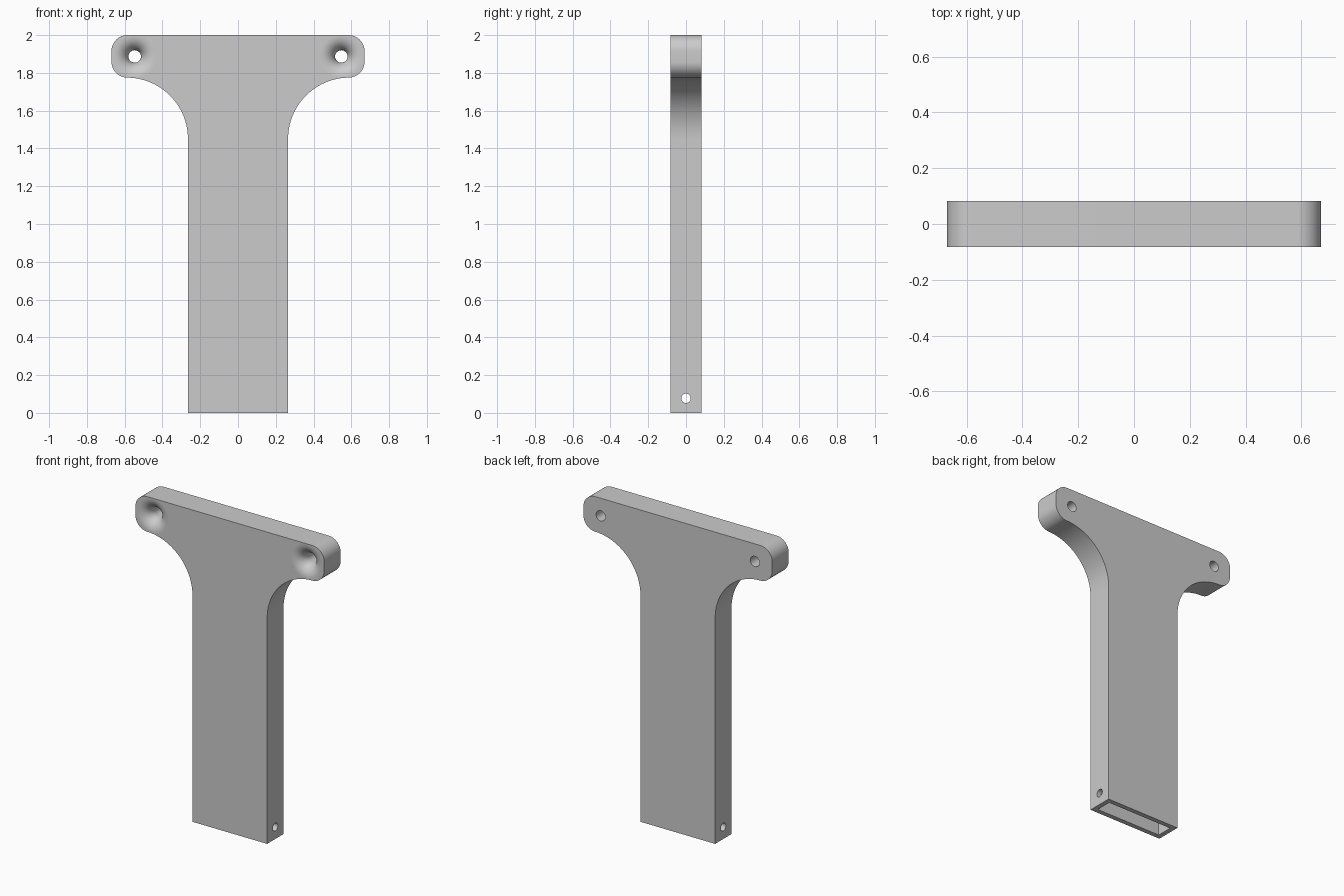
import bpy, bmesh
from math import sin, cos, radians, pi
from mathutils import Matrix, Vector

cube = bpy.data.objects.get("Cube")
if cube:
    bpy.data.objects.remove(cube, do_unlink=True)

HALF_DEPTH = 0.083
STEM = 0.265

grey = bpy.data.materials.new("plain grey")
grey.use_nodes = True
grey.diffuse_color = (0.6, 0.6, 0.6, 1)
grey.node_tree.nodes["Principled BSDF"].inputs["Base Color"].default_value = (0.6, 0.6, 0.6, 1)


def make_object(name, bm):
    bmesh.ops.recalc_face_normals(bm, faces=bm.faces)
    mesh = bpy.data.meshes.new(name)
    bm.to_mesh(mesh)
    bm.free()
    mesh.materials.append(grey)
    obj = bpy.data.objects.new(name, mesh)
    bpy.context.collection.objects.link(obj)
    return obj


def arc(cx, cz, r, start, end, steps):
    angles = [radians(start + (end - start) * i / steps) for i in range(steps + 1)]
    return [(cx + r * cos(a), cz + r * sin(a)) for a in angles]


# T-shaped plate: half outline, mirrored and extruded
half = [(STEM, 0)]
half += arc(0.59, 1.45, 0.325, 180, 90, 32)
half += arc(0.585, 1.86, 0.085, -80, 0, 14)
half += arc(0.585, 1.915, 0.085, 0, 90, 16)
outline = half + [(-x, z) for x, z in reversed(half)]
bm = bmesh.new()
face = bm.faces.new([bm.verts.new((x, -HALF_DEPTH, z)) for x, z in outline])
ext = bmesh.ops.extrude_face_region(bm, geom=[face])
bmesh.ops.translate(bm, vec=(0, 2 * HALF_DEPTH, 0),
                    verts=[v for v in ext["geom"] if isinstance(v, bmesh.types.BMVert)])
body = make_object("t_bracket", bm)


# Screw hole with a flared, rounded mouth on the front
def screw_hole_cutter(x):
    hole, flare = 0.033, 0.077
    rim = hole + flare
    profile = [(0, -0.12), (rim, -0.12)]
    for i in range(13):
        a = pi / 2 * i / 12
        profile.append((rim - flare * sin(a), -HALF_DEPTH + flare * (1 - cos(a))))
    profile += [(hole, 0.12), (0, 0.12)]
    bm = bmesh.new()
    verts = [bm.verts.new((r, y, 0)) for r, y in profile]
    edges = [bm.edges.new(pair) for pair in zip(verts, verts[1:])]
    bmesh.ops.spin(bm, geom=verts + edges, cent=(0, 0, 0), axis=(0, 1, 0),
                   angle=2 * pi, steps=48)
    bmesh.ops.remove_doubles(bm, verts=bm.verts, dist=1e-5)
    bmesh.ops.translate(bm, vec=(x, 0, 1.887), verts=bm.verts)
    return make_object("screw_hole_cutter", bm)


# Socket open at the foot
def socket_cutter():
    wall, depth = 0.031, 1.0
    bm = bmesh.new()
    size = Vector((2 * (STEM - wall), 2 * (HALF_DEPTH - wall), 2 * depth))
    bmesh.ops.create_cube(bm, size=1, matrix=Matrix.Diagonal(size.to_4d()))
    return make_object("socket_cutter", bm)


# Cross pin hole near the foot
def pin_cutter():
    bm = bmesh.new()
    bmesh.ops.create_cone(bm, cap_ends=True, segments=32, radius1=0.025, radius2=0.025,
                          depth=0.8, matrix=Matrix.Translation((0, 0, 0.077))
                          @ Matrix.Rotation(pi / 2, 4, 'Y'))
    return make_object("pin_cutter", bm)


bpy.context.view_layer.objects.active = body
for cutter in (socket_cutter(), pin_cutter(), screw_hole_cutter(-0.547), screw_hole_cutter(0.547)):
    cutter.hide_render = True
    mod = body.modifiers.new("cut", 'BOOLEAN')
    mod.operation = 'DIFFERENCE'
    mod.solver = 'EXACT'
    mod.object = cutter
    bpy.ops.object.modifier_apply(modifier=mod.name)
    bpy.data.objects.remove(cutter, do_unlink=True)

# Smooth curves, flat broad faces
for obj in bpy.context.selected_objects:
    obj.select_set(False)
body.select_set(True)
bpy.ops.object.shade_smooth_by_angle(angle=radians(30))
for poly in body.data.polygons:
    if abs(poly.normal.y) > 0.9999:
        poly.use_smooth = False
